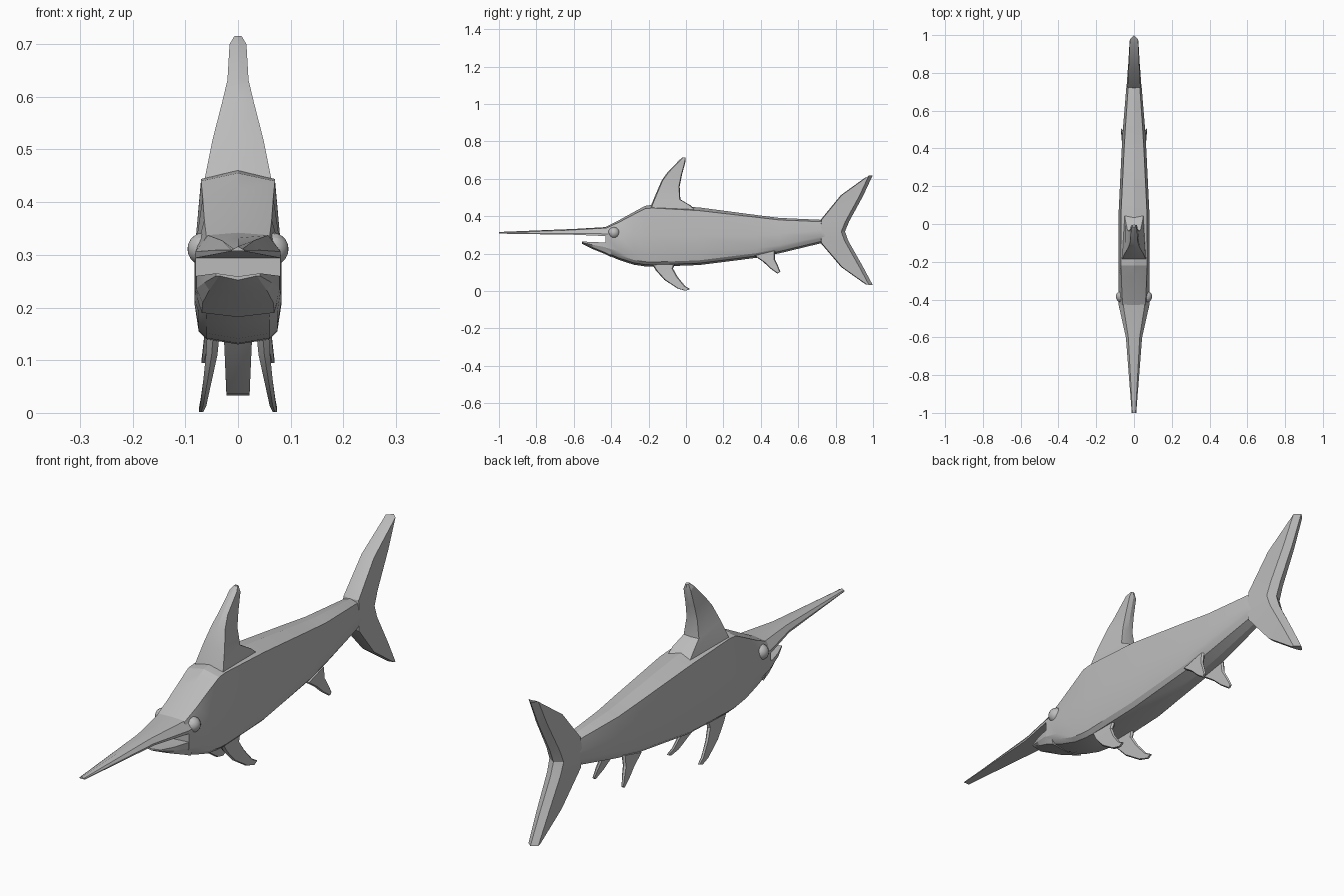
import bpy, bmesh, math

grey = bpy.data.materials.new("fish_grey")
grey.diffuse_color = (0.50, 0.50, 0.50, 1)


def finish(ob):
    ob.data.materials.append(grey)
    bpy.ops.object.select_all(action='DESELECT')
    ob.select_set(True)
    bpy.context.view_layer.objects.active = ob
    bpy.ops.object.shade_smooth_by_angle(angle=math.radians(20))


def loft(name, rings):
    """Skin a closed tube through equal-length rings and cap both ends."""
    bm = bmesh.new()
    vs = [[bm.verts.new(p) for p in r] for r in rings]
    n = len(rings[0])
    for a, b in zip(vs, vs[1:]):
        for i in range(n):
            j = (i + 1) % n
            bm.faces.new((a[i], a[j], b[j], b[i]))
    bm.faces.new(vs[0])
    bm.faces.new(vs[-1])
    bmesh.ops.recalc_face_normals(bm, faces=bm.faces)
    me = bpy.data.meshes.new(name)
    bm.to_mesh(me)
    bm.free()
    ob = bpy.data.objects.new(name, me)
    bpy.context.collection.objects.link(ob)
    finish(ob)
    return ob


def mirrored(y, half):
    """Full ring from a half section running from top centre to bottom centre."""
    return [(x, y, z) for x, z in half] + [(-x, y, z) for x, z in half[-2:0:-1]]


# Body: y, ridge z, shoulder z, shoulder x, side x, side top z, side low z, belly z
body = [
    (-.43, .342, .335, .060, .081, .300, .232, .197),
    (-.36, .378, .367, .064, .083, .300, .215, .167),
    (-.28, .422, .409, .067, .083, .300, .210, .141),
    (-.22, .455, .440, .070, .083, .300, .210, .132),
    (-.18, .461, .444, .070, .083, .300, .210, .130),
    (.07, .447, .430, .068, .081, .300, .212, .139),
    (.38, .406, .394, .053, .066, .300, .228, .178),
    (.50, .391, .380, .046, .059, .305, .245, .202),
    (.72, .381, .371, .031, .041, .325, .290, .255),
    (.76, .370, .360, .026, .034, .325, .295, .265),
]
loft("body", [mirrored(y, [(0, zt), (we, ze), (w, zm), (w, zl),
                           (.9 * w, zb + .025), (.72 * w, zb + .010), (0, zb)])
              for y, zt, ze, we, w, zm, zl, zb in body])

# Sword: y, half width, top z, bottom z
sword = [(-1, .012, .316, .307), (-.60, .043, .332, .301),
         (-.43, .081, .342, .294), (-.40, .081, .345, .294)]
loft("sword", [mirrored(y, [(0, t), (.70 * w, t - .005), (w, b + .25 * (t - b)), (w, b), (0, b)])
               for y, w, t, b in sword])

# Lower jaw: y, half width, top z, bottom z
jaw = [(-.555, .042, .265, .252), (-.50, .064, .262, .225),
       (-.44, .079, .260, .201), (-.40, .081, .260, .182)]
loft("lower_jaw", [mirrored(y, [(0, t - .006), (w, t), (w, t - .4 * (t - b)),
                                (.85 * w, b + .008), (0, b)])
                   for y, w, t, b in jaw])


def fin(name, rows, nose=.008, ridge=.008):
    """Rows: front y, z, rear y, z, front and rear half width, centre x."""
    rings = []
    for yf, zf, yr, zr, wf, wr, x in rows:
        rings.append([(x, yf - nose, zf), (x + wf, yf, zf), (x + wr, yr, zr),
                      (x, yr + ridge, zr), (x - wr, yr, zr), (x - wf, yf, zf)])
    return loft(name, rings)


# Dorsal fin
fin("dorsal_fin", [
    (-.19, .430, .050, .430, .066, .050, 0),
    (-.18, .460, .020, .458, .060, .046, 0),
    (-.155, .520, -.034, .490, .048, .034, 0),
    (-.125, .590, -.038, .560, .030, .024, 0),
    (-.095, .632, -.026, .620, .020, .020, 0),
    (-.030, .700, -.007, .690, .016, .016, 0),
    (-.012, .715, -.006, .713, .007, .007, 0)], nose=.006, ridge=.004)

# Forked tail, lower tip to upper tip
fin("tail_fin", [
    (.965, .036, .978, .033, .022, .022, 0),
    (.835, .128, .925, .132, .026, .026, 0),
    (.725, .257, .848, .268, .036, .030, 0),
    (.720, .318, .830, .318, .040, .032, 0),
    (.725, .381, .852, .372, .034, .030, 0),
    (.832, .512, .925, .505, .028, .026, 0),
    (.965, .608, .978, .618, .022, .022, 0)], nose=.005, ridge=.020)

# Paired fins under the body
for side, s in (("right", 1), ("left", -1)):
    fin("pectoral_fin_" + side, [
        (-.185, .160, -.060, .160, .012, .008, s * .046),
        (-.155, .110, -.075, .120, .011, .007, s * .050),
        (-.110, .060, -.050, .075, .008, .006, s * .058),
        (-.040, .014, -.010, .026, .006, .005, s * .066),
        (.000, .002, .016, .011, .004, .004, s * .070)], nose=.006, ridge=.006)
    fin("pelvic_fin_" + side, [
        (.370, .190, .470, .215, .012, .008, s * .048),
        (.420, .155, .470, .170, .010, .007, s * .053),
        (.455, .122, .486, .138, .007, .006, s * .059),
        (.492, .095, .500, .103, .004, .004, s * .065)], nose=.006, ridge=.005)
    # Eye
    bpy.ops.mesh.primitive_uv_sphere_add(segments=16, ring_count=10, radius=.031,
                                         location=(s * .065, -.385, .311),
                                         rotation=(0, math.pi / 2, 0))
    eye = bpy.context.object
    eye.name = "eye_" + side
    finish(eye)
